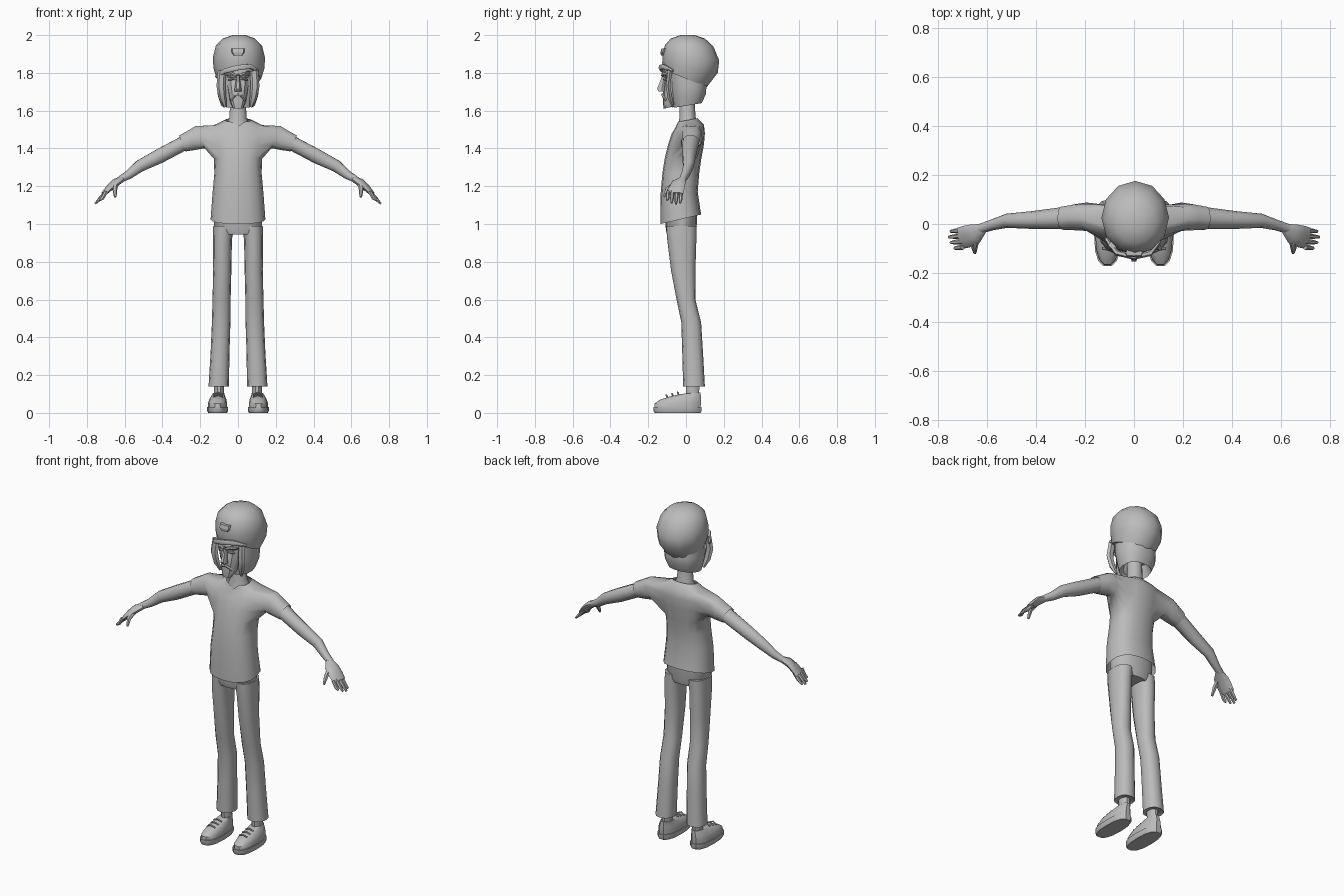
import bpy, bmesh, math
from mathutils import Vector

cube = bpy.data.objects.get("Cube")
if cube:
    bpy.data.objects.remove(cube, do_unlink=True)

grey = bpy.data.materials.new("plain_grey")
grey.use_nodes = True
colour = (.5, .5, .5, 1)
grey.diffuse_color = colour
grey.node_tree.nodes["Principled BSDF"].inputs["Base Color"].default_value = colour


def finish(name, bm, mirror=False, angle=40):
    """Turn a bmesh into a shaded object, optionally mirrored to the other side."""
    bmesh.ops.recalc_face_normals(bm, faces=bm.faces)
    mesh = bpy.data.meshes.new(name)
    bm.to_mesh(mesh)
    bm.free()
    mesh.materials.append(grey)
    obj = bpy.data.objects.new(name, mesh)
    bpy.context.collection.objects.link(obj)
    bpy.ops.object.select_all(action='DESELECT')
    obj.select_set(True)
    bpy.context.view_layer.objects.active = obj
    bpy.ops.object.shade_smooth_by_angle(angle=math.radians(angle))
    if mirror:
        obj.modifiers.new("mirror", 'MIRROR').use_mirror_merge = False
    return obj


def skin(bm, rings, cap_start=True, cap_end=True):
    """Join rings of points with quads."""
    rows = [[bm.verts.new(p) for p in ring] for ring in rings]
    n = len(rows[0])
    for low, high in zip(rows, rows[1:]):
        for i in range(n):
            j = (i + 1) % n
            bm.faces.new((low[i], low[j], high[j], high[i]))
    if cap_start:
        bm.faces.new(rows[0][::-1])
    if cap_end:
        bm.faces.new(rows[-1])
    return rows


def soft(value, power):
    return math.copysign(abs(value) ** power, value)


def level_ring(section, n, power, cx):
    """Section: half width, front y, back y, front z, back z."""
    w, front, back, zf, zb = section
    points = []
    for i in range(n):
        a = math.tau * i / n
        t = (soft(math.sin(a), power) + 1) / 2
        points.append((cx + w * soft(math.cos(a), power),
                       front + (back - front) * t, zf + (zb - zf) * t))
    return points


def stack(name, sections, n=16, power=1, cx=0, mirror=False, caps=(True, True), angle=40):
    """Loft upright sections; cx is one value or one per section."""
    centres = cx if isinstance(cx, list) else [cx] * len(sections)
    bm = bmesh.new()
    skin(bm, [level_ring(s, n, power, c) for s, c in zip(sections, centres)], *caps)
    return finish(name, bm, mirror, angle)


def tube(name, path, n=8, mirror=False, angle=50):
    """Loft along a path of x, y, z, half width, half thickness."""
    points = [Vector(p[:3]) for p in path]
    rings = []
    for k, p in enumerate(path):
        along = (points[min(k + 1, len(path) - 1)] - points[max(k - 1, 0)]).normalized()
        guide = Vector((0, 0, 1)) if abs(along.z) < .9 else Vector((0, -1, 0))
        side = along.cross(guide).normalized()
        up = side.cross(along)
        rings.append([points[k] + side * p[3] * math.cos(math.tau * i / n)
                      + up * p[4] * math.sin(math.tau * i / n) for i in range(n)])
    bm = bmesh.new()
    skin(bm, rings)
    return finish(name, bm, mirror, angle)


# Shirt: body rings, with sleeves pulled out of the armholes
body = [(.145, -.135, .08, 1, 1.05), (.135, -.135, .062, 1.15, 1.17),
        (.125, -.125, .07, 1.27, 1.27), (.128, -.112, .08, 1.35, 1.34),
        (.14, -.095, .095, 1.42, 1.42), (.145, -.075, .1, 1.48, 1.48),
        (.13, -.05, .095, 1.52, 1.525), (.07, -.045, .06, 1.54, 1.56)]
bm = bmesh.new()
rows = skin(bm, [level_ring(s, 16, .85, 0) for s in body], False, False)
rows[-1][12].co += Vector((0, -.01, -.025))
for side in (1, -1):
    hole = [f for f in bm.faces if f.calc_center_median().x * side > .09
            and 1.35 < f.calc_center_median().z < 1.52]
    inside = set(hole)
    rim = [e for f in hole for e in f.edges if not all(g in inside for g in e.link_faces)]
    bmesh.ops.delete(bm, geom=hole, context='FACES_KEEP_BOUNDARY')
    angles = None
    for x, yc, ry, zc, rz in [(.2, .03, .06, 1.46, .06), (.245, .028, .056, 1.443, .052),
                              (.295, .024, .05, 1.426, .043)]:
        old = {v for e in rim for v in e.verts}
        mid = sum((v.co for v in old), Vector()) / len(old)
        out = bmesh.ops.extrude_edge_only(bm, edges=rim)["geom"]
        rim = [g for g in out if isinstance(g, bmesh.types.BMEdge)
               and not any(v in old for v in g.verts)]
        for v in {v for e in rim for v in e.verts}:
            a = math.atan2(v.co.z - mid.z, v.co.y - mid.y)
            lift = rz * math.sin(a)
            v.co = (side * (x + .4 * lift), yc + ry * math.cos(a), zc + lift)
bmesh.ops.delete(bm, geom=[v for v in bm.verts if not v.link_faces], context='VERTS')
finish("shirt", bm, angle=60)

# Trousers
stack("trouser_hips", [(.1, -.1, .05, .945, .945), (.126, -.107, .056, .97, .97),
                       (.128, -.11, .06, 1.08, 1.08)], power=.85)
stack("trouser_leg", [(.056, -.105, .057, .99, .99), (.05, -.1, .055, .92, .92),
                      (.048, -.08, .05, .76, .76), (.048, -.05, .05, .6, .6),
                      (.049, -.025, .08, .48, .48), (.05, -.02, .09, .32, .32),
                      (.054, -.015, .1, .14, .14), (.045, -.005, .09, .145, .145)],
      n=12, power=.85, cx=[.075, .082, .083, .087, .089, .095, .102, .102], mirror=True)

# Ankles, shoes, soles and laces
stack("ankle", [(.026, 0, .07, .07, .07), (.028, -.002, .075, .2, .2)],
      n=10, cx=.1, mirror=True)
stack("shoe_sole", [(.05, -.168, .08, 0, 0), (.055, -.175, .085, .01, .01),
                    (.055, -.175, .085, .032, .032)], n=14, power=.8, cx=.108, mirror=True)
stack("shoe_upper", [(.05, -.17, .08, .03, .03), (.05, -.168, .082, .05, .055),
                     (.045, -.14, .082, .07, .075), (.036, -.09, .08, .086, .095),
                     (.03, -.03, .078, .1, .108)],
      n=14, power=.85, cx=[.108, .108, .107, .105, .102], mirror=True)
for k in range(3):
    y, z = -.1 + .03 * k, .085 + .007 * k
    tube(f"shoe_lace_{k}", [(.08, y, z, .005, .004), (.105, y - .004, z + .01, .005, .004),
                            (.13, y, z, .005, .004)], n=6, mirror=True)

# Arms, hands, fingers
tube("arm", [(.2, .03, 1.46, .045, .045), (.29, .024, 1.426, .045, .04),
             (.42, .016, 1.357, .036, .04), (.52, .013, 1.307, .029, .033),
             (.58, -.004, 1.26, .022, .024), (.63, -.02, 1.232, .02, .017)],
     n=10, mirror=True)
tube("palm", [(.615, -.016, 1.238, .02, .017), (.65, -.04, 1.218, .042, .02),
              (.685, -.052, 1.187, .046, .016), (.71, -.058, 1.16, .044, .011)],
     n=10, mirror=True)
for k, reach in enumerate([.045, .052, .045, .03]):
    y = -.026 - .023 * k
    tube(f"finger_{k}", [(.698, y, 1.172, .01, .011), (.7 + reach * .6, y - .002, 1.135, .01, .01),
                         (.704 + reach, y - .004, 1.151 - reach * .85, .006, .006)],
         n=6, mirror=True)
tube("thumb", [(.645, -.06, 1.21, .014, .014), (.652, -.098, 1.185, .013, .013),
               (.65, -.117, 1.143, .007, .007)], n=6, mirror=True)

# Neck and head
stack("neck", [(.07, -.05, .06, 1.5, 1.53), (.045, -.035, .05, 1.56, 1.57),
               (.04, -.035, .045, 1.7, 1.7)], n=12)
stack("face", [(.028, -.118, -.075, 1.61, 1.62), (.04, -.122, -.03, 1.64, 1.645),
               (.052, -.122, .03, 1.69, 1.69), (.062, -.118, .06, 1.74, 1.74),
               (.062, -.108, .06, 1.775, 1.775), (.07, -.12, .07, 1.795, 1.795),
               (.07, -.11, .07, 1.84, 1.84)], n=12, power=.75, angle=25)
stack("nose", [(.02, -.15, -.1, 1.703, 1.7), (.018, -.157, -.1, 1.715, 1.715),
               (.008, -.128, -.1, 1.785, 1.785)], n=6, angle=20)
tube("eyebrow", [(.008, -.124, 1.785, .008, .008), (.035, -.122, 1.797, .008, .01),
                 (.062, -.095, 1.79, .006, .007)], n=6, mirror=True)
tube("eyelid", [(.014, -.112, 1.765, .006, .004), (.032, -.113, 1.768, .009, .008),
                (.05, -.1, 1.763, .006, .004)], n=6, mirror=True)
tube("moustache", [(0, -.124, 1.684, .008, .009), (.02, -.122, 1.68, .008, .009),
                   (.036, -.105, 1.655, .005, .006)], n=6, mirror=True)

# Hair hanging below the cap, hollow underneath
stack("hair", [(.065, -.03, .06, 1.69, 1.69), (.09, -.065, .085, 1.615, 1.64),
               (.106, -.075, .108, 1.665, 1.69), (.113, -.085, .11, 1.73, 1.73),
               (.11, -.09, .1, 1.81, 1.8)], n=14, power=.85)
tube("hair_lock", [(.085, -.085, 1.81, .022, .014), (.09, -.095, 1.73, .024, .014),
                   (.082, -.085, 1.67, .02, .014), (.068, -.068, 1.62, .008, .006)],
     n=6, mirror=True, angle=25)

# Puffy cap with a rolled peak and a plain badge
stack("cap", [(.118, -.115, .11, 1.815, 1.725), (.135, -.126, .168, 1.85, 1.8),
              (.138, -.124, .176, 1.9, 1.865), (.122, -.11, .145, 1.95, 1.94),
              (.085, -.08, .1, 1.982, 1.982), (.035, -.03, .045, 2, 2)],
      n=12, cx=.005, angle=50)
tube("cap_peak", [(-.115, -.06, 1.78, .008, .008), (-.07, -.118, 1.81, .012, .014),
                  (0, -.134, 1.828, .012, .016), (.065, -.12, 1.835, .012, .014),
                  (.105, -.07, 1.81, .008, .008)], n=6)
stack("cap_badge", [(.022, -.133, -.115, 1.892, 1.892), (.034, -.135, -.115, 1.908, 1.908),
                    (.034, -.13, -.105, 1.928, 1.928)], n=8, power=.5, angle=20)
